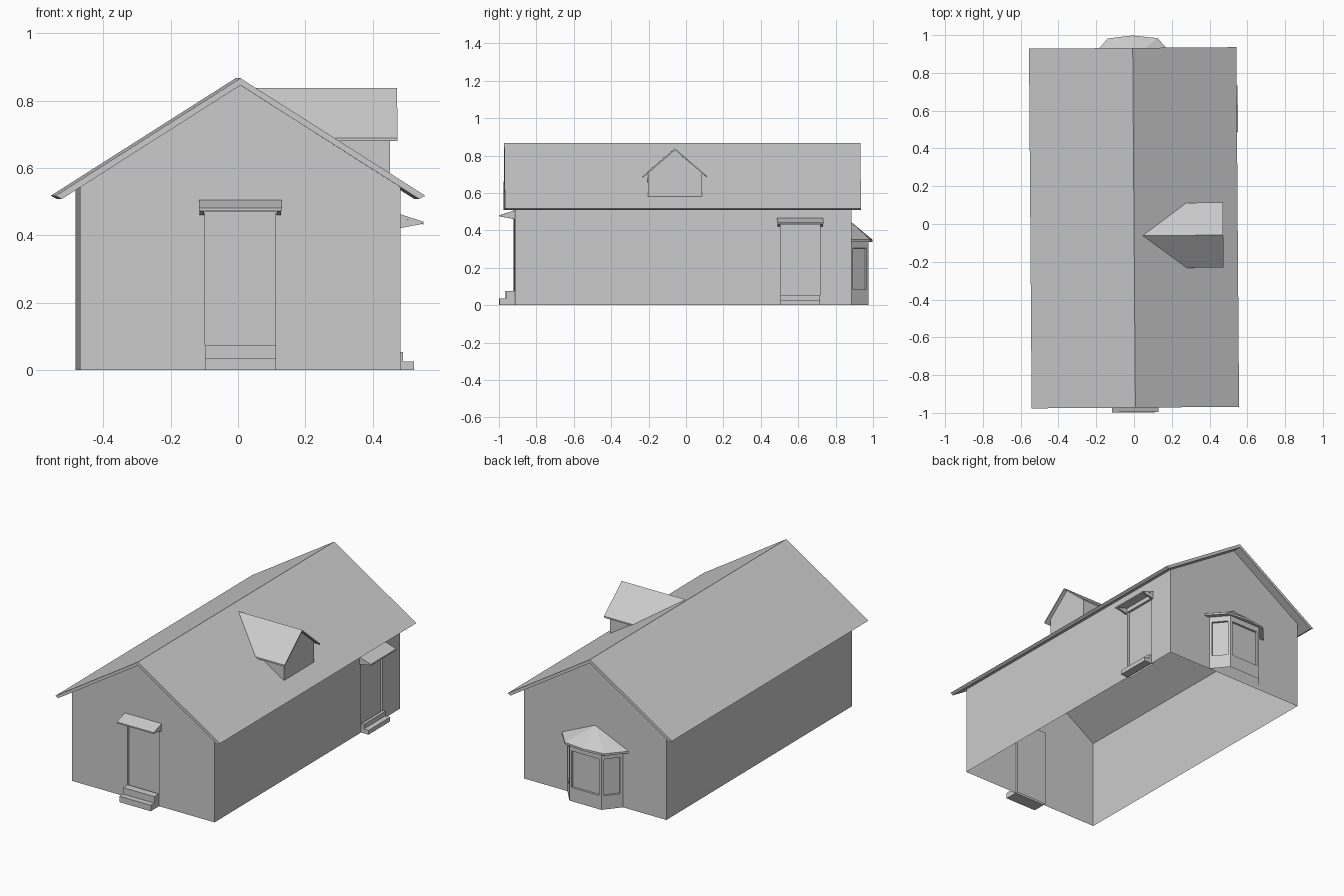
import bpy, bmesh, math
from mathutils import Matrix, Vector

if "Cube" in bpy.data.objects:
    bpy.data.objects.remove(bpy.data.objects["Cube"])

gray = bpy.data.materials.new("plain_gray")
gray.use_nodes = True
gray.diffuse_color = (0.6, 0.6, 0.6, 1)
gray.node_tree.nodes["Principled BSDF"].inputs["Base Color"].default_value = (0.6, 0.6, 0.6, 1)

TWIST = 0.0075               # the whole house is turned slightly
HALF, FRONT, BACK = 0.476, -0.918, 0.88
RIDGE, PITCH = 0.867, 0.636
WALL_TOP = RIDGE - 0.012 - PITCH * HALF


def finish(name, bm):
    mesh = bpy.data.meshes.new(name)
    bm.to_mesh(mesh)
    bm.free()
    mesh.materials.append(gray)
    obj = bpy.data.objects.new(name, mesh)
    bpy.context.collection.objects.link(obj)
    obj.rotation_euler.z = TWIST
    return obj


def sheet(name, polygons, point, toward=False):
    """Open surface with every face turned toward or away from a point."""
    bm = bmesh.new()
    for poly in polygons:
        bm.faces.new([bm.verts.new(p) for p in poly])
    bmesh.ops.remove_doubles(bm, verts=bm.verts, dist=1e-5)
    bm.normal_update()
    for f in bm.faces:
        away = f.normal.dot(f.calc_center_median() - Vector(point)) > 0
        if away == toward:
            f.normal_flip()
    return finish(name, bm)


def prism(name, outline, shift):
    """Closed solid: an outline swept along a vector."""
    bm = bmesh.new()
    face = bm.faces.new([bm.verts.new(p) for p in outline])
    swept = bmesh.ops.extrude_face_region(bm, geom=[face], use_keep_orig=True)["geom"]
    moved = [v for v in swept if isinstance(v, bmesh.types.BMVert)]
    bmesh.ops.translate(bm, verts=moved, vec=shift)
    bmesh.ops.recalc_face_normals(bm, faces=bm.faces)
    return finish(name, bm)


def hull(name, points):
    bm = bmesh.new()
    for p in points:
        bm.verts.new(p)
    bmesh.ops.convex_hull(bm, input=bm.verts)
    bmesh.ops.dissolve_limit(bm, angle_limit=0.01, verts=bm.verts, edges=bm.edges)
    bmesh.ops.recalc_face_normals(bm, faces=bm.faces)
    return finish(name, bm)


# Wall shell, open below, with notches for the doors
DOOR = 0.105
FRONT_H, SIDE_H, SIDE_Y = 0.47, 0.43, 0.607


def notch(centre, height):
    return [(centre - DOOR, 0), (centre - DOOR, height),
            (centre + DOOR, height), (centre + DOOR, 0)]


gable = [(HALF, 0), (HALF, WALL_TOP), (0, RIDGE - 0.012), (-HALF, WALL_TOP), (-HALF, 0)]
front_wall = gable + notch(0, FRONT_H)
side_wall = ([(BACK, 0), (BACK, WALL_TOP), (FRONT, WALL_TOP), (FRONT, 0)]
             + notch(SIDE_Y, SIDE_H))
plain_wall = [(BACK, 0), (BACK, WALL_TOP), (FRONT, WALL_TOP), (FRONT, 0)]
sheet("walls", [
    [(x, FRONT, z) for x, z in front_wall],
    [(x, BACK, z) for x, z in gable],
    [(HALF, y, z) for y, z in side_wall],
    [(-HALF, y, z) for y, z in plain_wall],
], (0, 0, 0.3))

# Main gable roof with overhanging eaves
eave = [(0.549, 0.518), (0.531, 0.508)]
roof = [(0, RIDGE), eave[0], eave[1], (0, RIDGE - 0.021),
        (-eave[1][0], eave[1][1]), (-eave[0][0], eave[0][1])]
prism("main_roof", [(x, -0.972, z) for x, z in roof], (0, 1.904, 0))


# Recessed doors with canopy, brackets and steps; local y points outward
def doorway(prefix, frame, height, steps):
    def place(points):
        return [frame @ Vector(p) for p in points]

    def sweep(name, profile, start, width):
        outline = place([(start, out, z) for out, z in profile])
        prism(prefix + name, outline, frame.to_3x3() @ Vector((width, 0, 0)))

    rim, depth = notch(0, height), -0.014
    faces = [place([(u, depth, z) for u, z in rim])]
    for (u0, z0), (u1, z1) in zip(rim, rim[1:]):
        faces.append(place([(u0, 0, z0), (u1, 0, z1), (u1, depth, z1), (u0, depth, z0)]))
    sheet(prefix + "_door", faces, frame @ Vector((0, 0.05, height / 2)), toward=True)

    top, low, reach = height + 0.036, height + 0.003, 0.078
    sweep("_canopy", [(0, top), (reach, low + 0.008), (reach, low), (0, top - 0.01)],
          -0.123, 0.246)
    for side, start in (("_left", -0.121), ("_right", 0.108)):
        sweep("_bracket" + side, [(0, height - 0.01), (reach - 0.004, low + 0.001),
                                  (0, top - 0.008)], start, 0.013)
    (out0, z0), (out1, z1) = steps
    sweep("_steps", [(0, 0), (out0, 0), (out0, z0), (out1, z0), (out1, z1), (0, z1)],
          -DOOR, 2 * DOOR)


doorway("front", Matrix.Translation((0, FRONT, 0)) @ Matrix.Rotation(math.pi, 4, "Z"),
        FRONT_H, [(0.08, 0.036), (0.045, 0.075)])
doorway("side", Matrix.Translation((HALF, SIDE_Y, 0)) @ Matrix.Rotation(-math.pi / 2, 4, "Z"),
        SIDE_H, [(0.05, 0.026), (0.018, 0.054)])

# Bay window on the back: three facets with inset panes
plan = [(0.185, BACK), (0.107, 0.975), (-0.107, 0.975), (-0.185, BACK)]
levels = [0, 0.068, 0.32, 0.35]
bm = bmesh.new()
rings = [[bm.verts.new((x, y, z)) for x, y in plan] for z in levels]
panes = []
for row, (low, high) in enumerate(zip(rings, rings[1:])):
    for i in range(3):
        f = bm.faces.new([low[i + 1], low[i], high[i], high[i + 1]])
        if row == 1:
            panes.append(f)
bm.normal_update()
for f in bm.faces:
    if f.normal.y < 0:
        f.normal_flip()
bmesh.ops.inset_individual(bm, faces=panes, thickness=0.022, depth=0)
bmesh.ops.inset_individual(bm, faces=panes, thickness=0.0005, depth=-0.012)
finish("bay_window", bm)

bay_eave = [(0.225, BACK - 0.003), (0.132, 0.983), (0, 0.998),
            (-0.132, 0.983), (-0.225, BACK - 0.003)]
hull("bay_roof", [(0, BACK - 0.003, 0.45)]
     + [(x, y, z) for x, y in bay_eave for z in (0.338, 0.35)])

# Dormer on the +x slope
MID, TOP, SLOPE = -0.062, 0.838, 0.86


def slope_x(z):
    return (RIDGE - z) / PITCH


wall, half = 0.45, 0.145
peak, shoulder = TOP - 0.008, TOP - 0.008 - SLOPE * half
points = [(wall, MID, peak), (slope_x(peak), MID, peak)]
for s in (-1, 1):
    y = MID + s * half
    points += [(wall, y, shoulder), (wall, y, RIDGE - PITCH * wall - 0.004),
               (slope_x(shoulder), y, shoulder)]
hull("dormer_walls", points)

spread = 0.172
low = TOP - SLOPE * spread
for s, name in ((-1, "dormer_roof_front"), (1, "dormer_roof_back")):
    prism(name, [(slope_x(TOP), MID, TOP), (0.472, MID, TOP),
                 (0.472, MID + s * spread, low), (slope_x(low), MID + s * spread, low)],
          (0, 0, -0.009))
